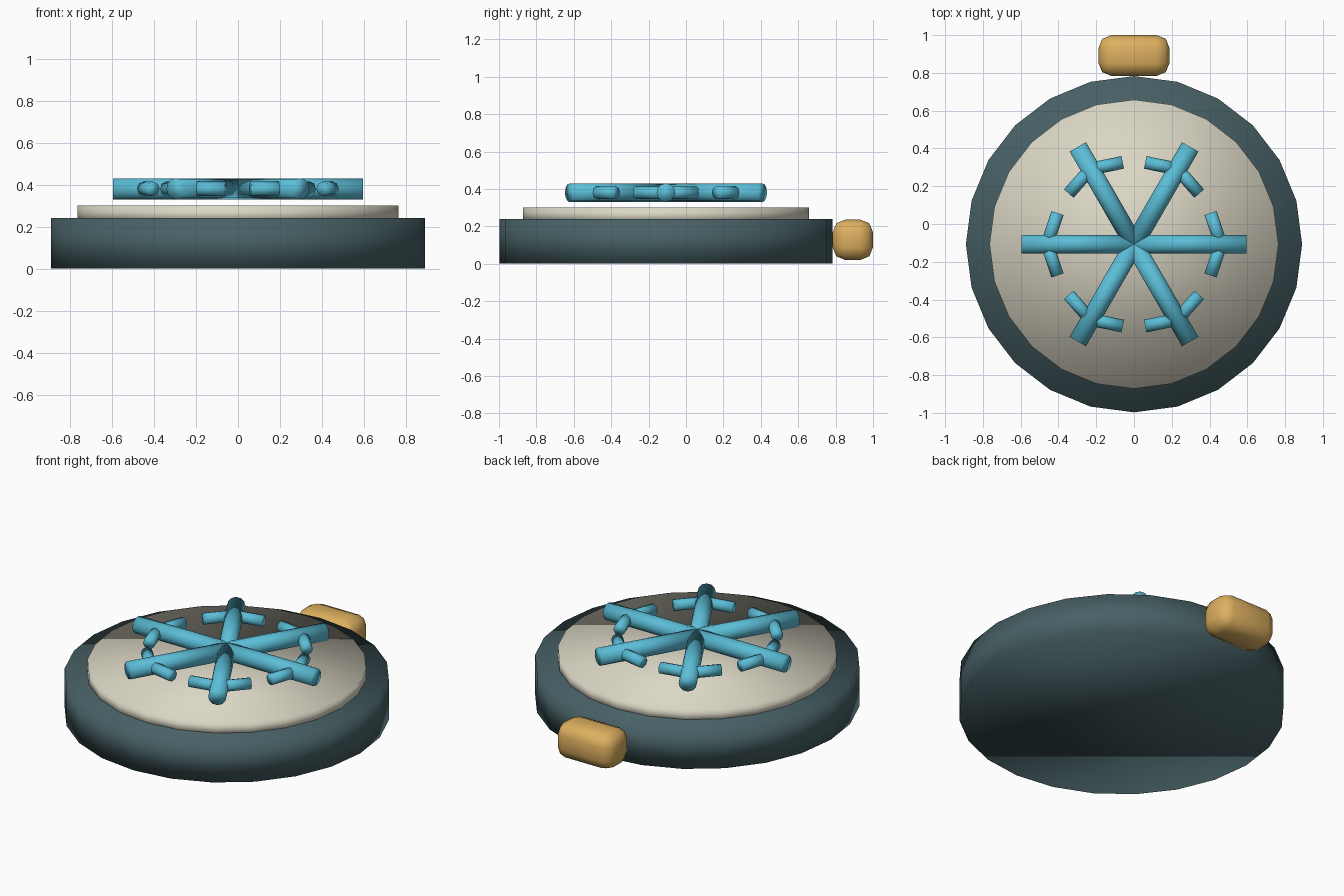
import bpy
from math import radians, cos, sin
from mathutils import Vector

cube = bpy.data.objects.get("Cube")
if cube:
    bpy.data.objects.remove(cube, do_unlink=True)

CENTRE_Y = -0.107
FLAKE_Z = 0.38


def material(name, rgb):
    mat = bpy.data.materials.new(name)
    mat.use_nodes = True
    mat.diffuse_color = (*rgb, 1)
    mat.node_tree.nodes["Principled BSDF"].inputs["Base Color"].default_value = (*rgb, 1)
    return mat


slate = material("dark slate teal", (0.065, 0.12, 0.133))
cream = material("warm cream", (0.71, 0.68, 0.56))
cyan = material("ice blue", (0.105, 0.51, 0.68))
gold = material("soft gold", (0.72, 0.43, 0.115))


def finish(name, mat):
    obj = bpy.context.object
    obj.name = name
    obj.data.materials.append(mat)
    bpy.ops.object.shade_smooth()
    return obj


def disc(name, radius, bottom, top, mat):
    bpy.ops.mesh.primitive_cylinder_add(
        vertices=24, radius=radius, depth=top - bottom,
        location=(0, CENTRE_Y, (bottom + top) / 2))
    return finish(name, mat)


def rod(name, start, end, radius, sides):
    axis = end - start
    bpy.ops.mesh.primitive_cylinder_add(
        vertices=sides, radius=radius, depth=axis.length,
        location=(start + end) / 2,
        rotation=axis.to_track_quat("Z", "Y").to_euler())
    return finish(name, cyan)


# Case and raised face
disc("case", 0.89, 0, 0.24, slate)
disc("face_plate", 0.765, 0.22, 0.30, cream)

# Snowflake: six arms, each with a pair of swept-back branches
hub = Vector((0, CENTRE_Y, FLAKE_Z))
for i in range(6):
    a = radians(60 * i)
    along = Vector((cos(a), sin(a), 0))
    across = Vector((-sin(a), cos(a), 0))
    rod(f"snowflake_arm_{i + 1}", hub, hub + along * 0.595, 0.05, 12)
    for side, label in ((1, "a"), (-1, "b")):
        rod(f"snowflake_branch_{i + 1}{label}", hub + along * 0.46,
            hub + along * 0.405 + across * 0.165 * side, 0.034, 8)

# Rounded knob at the back
bpy.ops.mesh.primitive_cube_add(size=1, location=(0, 0.892, 0.128))
knob = finish("knob", gold)
knob.scale = (0.375, 0.215, 0.215)
bpy.ops.object.transform_apply(location=False, rotation=False, scale=True)
bevel = knob.modifiers.new("rounding", "BEVEL")
bevel.width = 0.066
bevel.segments = 2
